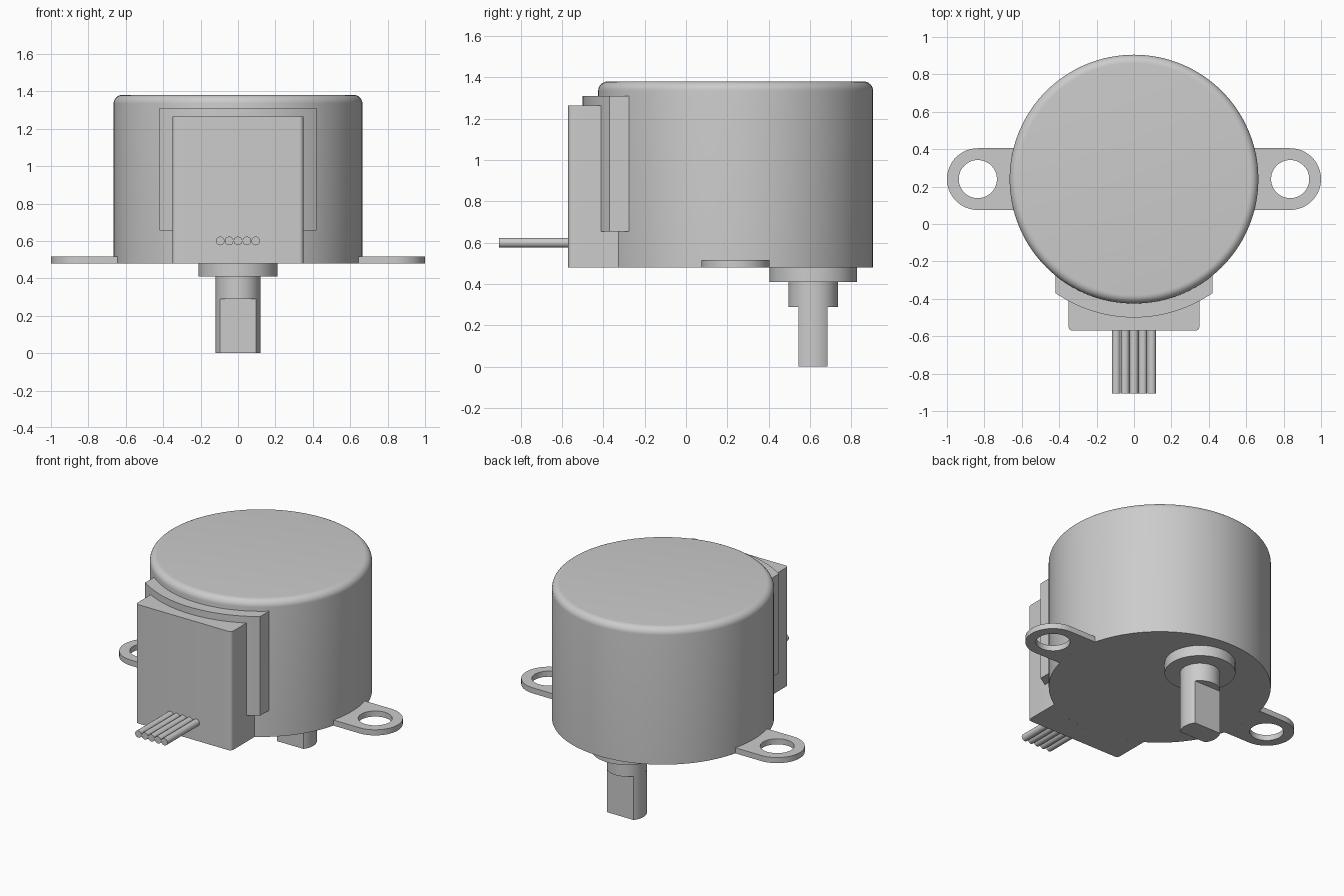
import bpy, bmesh, math
from mathutils import Matrix, Vector

cube = bpy.data.objects.get("Cube")
if cube:
    bpy.data.objects.remove(cube, do_unlink=True)

metal = bpy.data.materials.new("plain_grey")
metal.use_nodes = True
GREY = (0.6, 0.6, 0.6, 1)
metal.diffuse_color = GREY
metal.node_tree.nodes["Principled BSDF"].inputs["Base Color"].default_value = GREY

CY = 0.24           # can axis
R = 0.665           # can radius
BASE = 0.48         # underside of the can
SHAFT_Y = 0.615     # offset output shaft


def finish(name, bm):
    """Turn a bmesh into a shaded object; flat caps stay flat."""
    bmesh.ops.remove_doubles(bm, verts=bm.verts, dist=1e-5)
    bmesh.ops.recalc_face_normals(bm, faces=bm.faces)
    bm.normal_update()
    mesh = bpy.data.meshes.new(name)
    for f in bm.faces:
        f.smooth = abs(f.normal.z) < 0.999
    bm.to_mesh(mesh)
    bm.free()
    mesh.set_sharp_from_angle(angle=math.radians(30))
    mesh.materials.append(metal)
    obj = bpy.data.objects.new(name, mesh)
    bpy.context.collection.objects.link(obj)
    return obj


def arc(cx, cy, r, a0, a1, n):
    """Points on an arc, angles in radians, both ends included."""
    return [(cx + r * math.cos(a0 + (a1 - a0) * i / n),
             cy + r * math.sin(a0 + (a1 - a0) * i / n)) for i in range(n + 1)]


def circle(cx, cy, r, n=64):
    return arc(cx, cy, r, 0, math.tau, n)[:-1]


def prism(name, loops, z0, z1):
    """Extrude an outline, with optional hole loops, from z0 to z1."""
    bm = bmesh.new()
    edges = []
    for loop in loops:
        vs = [bm.verts.new((x, y, z0)) for x, y in loop]
        edges += [bm.edges.new((vs[i - 1], vs[i])) for i in range(len(vs))]
    if len(loops) == 1:
        bm.faces.new(vs)
    else:
        bmesh.ops.triangle_fill(bm, edges=edges, use_beauty=True)
    out = bmesh.ops.extrude_face_region(bm, geom=bm.faces[:], use_keep_orig=True)
    top = [g for g in out["geom"] if isinstance(g, bmesh.types.BMVert)]
    bmesh.ops.translate(bm, verts=top, vec=(0, 0, z1 - z0))
    return finish(name, bm)


def front_arc(r, half, n=32):
    """Arc on the can axis across the front, from -half to +half in x."""
    a = math.asin(half / r)
    return arc(0, CY, r, -math.pi / 2 - a, -math.pi / 2 + a, n)


# Round can with a rolled top edge
TOP, FILLET = 1.38, 0.045
profile = [(0, BASE), (R, BASE)] + arc(R - FILLET, TOP - FILLET, FILLET, 0, math.pi / 2, 8) + [(0, TOP)]
bm = bmesh.new()
pts = [bm.verts.new((r, CY, z)) for r, z in profile]
lines = [bm.edges.new(p) for p in zip(pts, pts[1:])]
bmesh.ops.spin(bm, geom=pts + lines, cent=(0, CY, 0), axis=(0, 0, 1),
               angle=math.tau, steps=128, use_merge=True)
finish("motor_can", bm)

# Mounting ears with screw holes, fitted against the can
EAR_X, EAR_R = 0.835, 0.165
root = math.asin(EAR_R / R)
for side, name in ((1, "left_mounting_ear"), (-1, "right_mounting_ear")):
    outline = arc(EAR_X, CY, EAR_R, -math.pi / 2, math.pi / 2, 32) + arc(0, CY, R, root, -root, 16)
    hole = circle(EAR_X, CY, 0.102, 48)
    prism(name, [[(side * x, y) for x, y in loop] for loop in (outline, hole)], BASE, 0.517)

# Curved cover plate wrapped on the front of the can
prism("cover_plate", [front_arc(0.74, 0.42) + front_arc(R, 0.42)[::-1]], 0.655, 1.31)

# Wire housing with softened front corners
W, FRONT, C = 0.35, -0.57, 0.022
corners = (arc(-W + C, FRONT + C, C, math.pi, 1.5 * math.pi, 6)
           + arc(W - C, FRONT + C, C, 1.5 * math.pi, math.tau, 6))
prism("wire_housing", [corners + front_arc(R, W)[::-1]], BASE, 1.265)

# Shaft collar, shaft and double-flat tip
prism("shaft_collar", [circle(0, SHAFT_Y, 0.212)], 0.41, BASE)
prism("shaft", [circle(0, SHAFT_Y, 0.12)], 0.29, 0.41)
flat = math.asin(0.07 / 0.12)
tip = arc(0, SHAFT_Y, 0.12, -flat, flat, 16) + arc(0, SHAFT_Y, 0.12, math.pi - flat, math.pi + flat, 16)
prism("shaft_flat_tip", [tip], 0, 0.29)

# Row of five lead wires
for i in range(5):
    bm = bmesh.new()
    place = Matrix.Translation(Vector(((i - 2) * 0.0475, -0.7375, 0.6))) @ Matrix.Rotation(math.pi / 2, 4, "X")
    bmesh.ops.create_cone(bm, cap_ends=True, segments=24, radius1=0.0232, radius2=0.0232,
                          depth=0.335, matrix=place)
    finish("lead_wire_%d" % (i + 1), bm)
